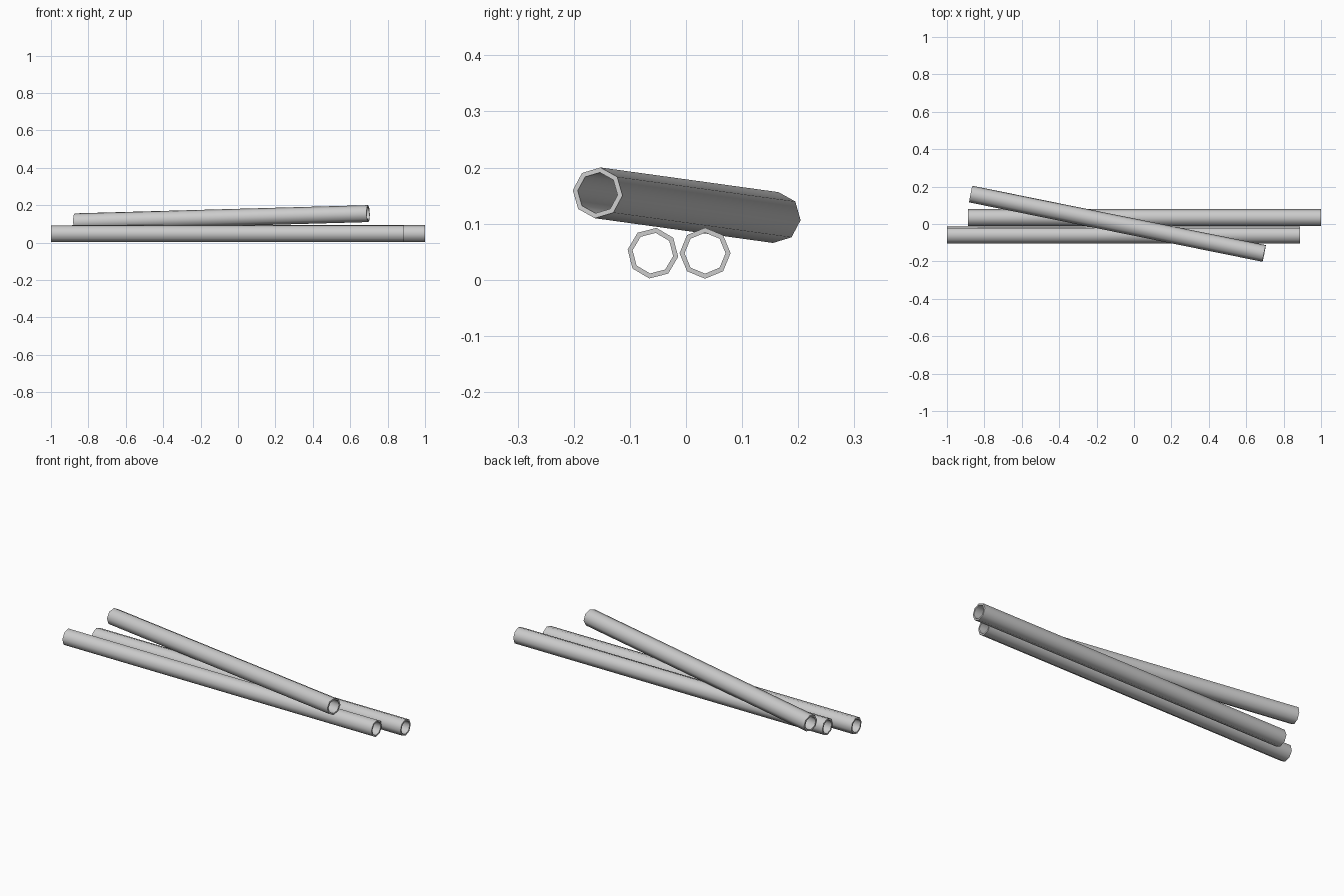
import bpy, bmesh, math
from mathutils import Vector

if "Cube" in bpy.data.objects:
    bpy.data.objects.remove(bpy.data.objects["Cube"])

SIDES = 8
R_OUT, R_IN = 0.0455, 0.0365


def pipe(name, start, end, roll):
    """Open, thick-walled octagonal pipe between two points."""
    a, b = Vector(start), Vector(end)
    axis = (b - a).normalized()
    up = (Vector((0, 0, 1)) - axis * axis.z).normalized()
    side = up.cross(axis)
    bm = bmesh.new()

    def ring(centre, radius):
        verts = []
        for i in range(SIDES):
            t = math.radians(roll) + math.tau * i / SIDES
            verts.append(bm.verts.new(centre + radius * (side * math.cos(t) + up * math.sin(t))))
        return verts

    # outer wall, end rim, inner wall, end rim
    loops = [ring(a, R_OUT), ring(b, R_OUT), ring(b, R_IN), ring(a, R_IN)]
    for k in range(4):
        p, q = loops[k], loops[(k + 1) % 4]
        for i in range(SIDES):
            j = (i + 1) % SIDES
            bm.faces.new((p[i], p[j], q[j], q[i]))
    bmesh.ops.recalc_face_normals(bm, faces=bm.faces)
    mesh = bpy.data.meshes.new(name)
    bm.to_mesh(mesh)
    bm.free()
    ob = bpy.data.objects.new(name, mesh)
    bpy.context.collection.objects.link(ob)
    bpy.ops.object.select_all(action='DESELECT')
    ob.select_set(True)
    bpy.context.view_layer.objects.active = ob
    bpy.ops.object.shade_smooth_by_angle(angle=math.radians(60))


# two pipes lying side by side
pipe("front_pipe", (-1.0, -0.059, 0.0475), (0.888, -0.059, 0.0475), -8)
pipe("back_pipe", (-0.888, 0.034, 0.0475), (1.0, 0.034, 0.0475), 0)
# pipe resting across them
pipe("top_pipe", (-0.873, 0.160, 0.111), (0.696, -0.1575, 0.155), -6)
